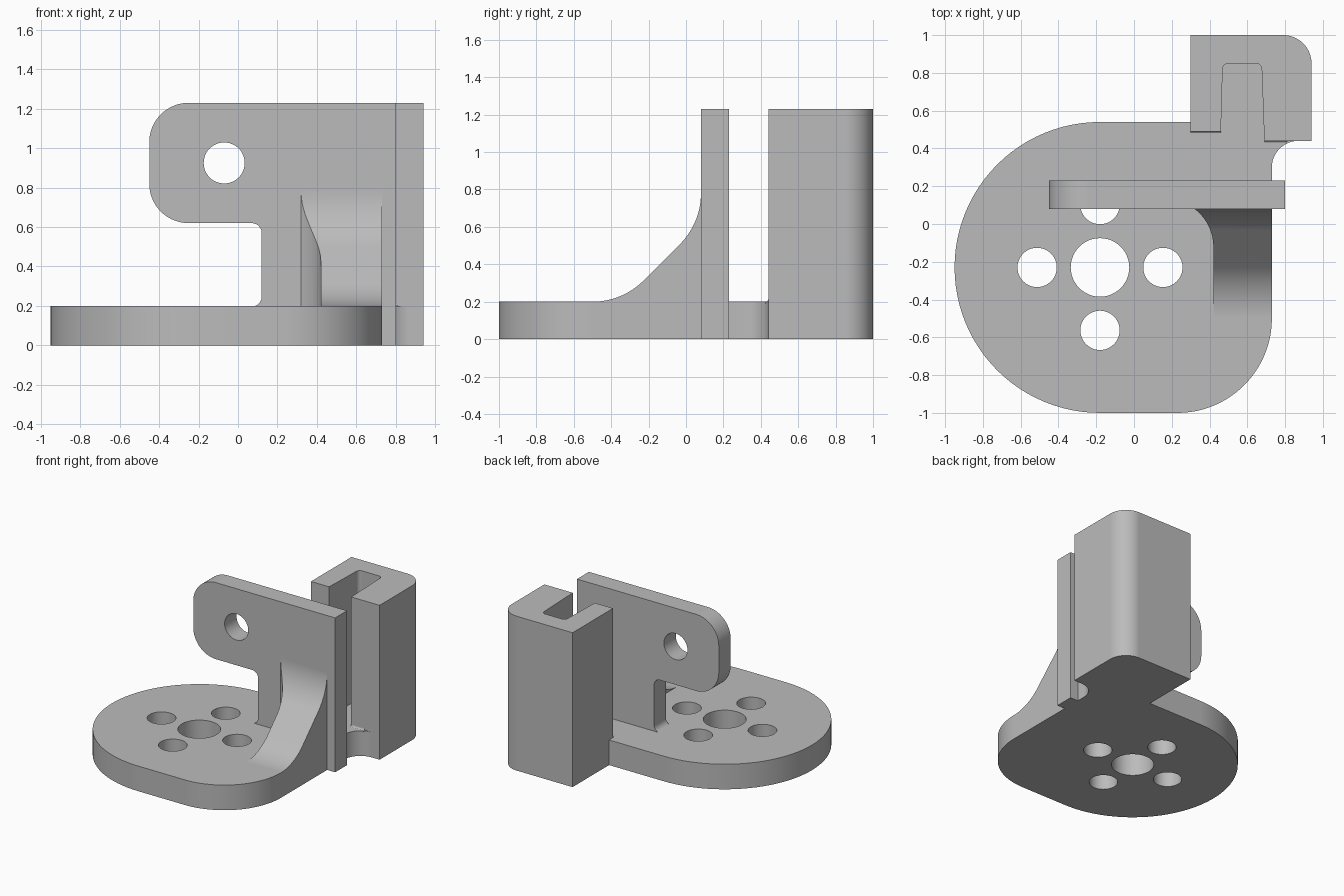
import bpy, bmesh, math
from mathutils import Vector

old = bpy.data.objects.get("Cube")
if old:
    bpy.data.objects.remove(old, do_unlink=True)

grey = bpy.data.materials.new("plain grey")
grey.use_nodes = True
COLOUR = (0.5, 0.5, 0.5, 1)
grey.diffuse_color = COLOUR
grey.node_tree.nodes["Principled BSDF"].inputs["Base Color"].default_value = COLOUR


def arc(cx, cy, r, a0, a1, n):
    steps = [math.radians(a0 + (a1 - a0) * i / n) for i in range(n + 1)]
    return [(cx + r * math.cos(a), cy + r * math.sin(a)) for a in steps]


def rounded(corners):
    """Outline from (u, v) or (u, v, radius) corners."""
    out = []
    for i, c in enumerate(corners):
        p = Vector(c[:2])
        if len(c) == 2:
            out.append(tuple(p))
            continue
        r = c[2]
        a = (Vector(corners[i - 1][:2]) - p).normalized()
        b = (Vector(corners[(i + 1) % len(corners)][:2]) - p).normalized()
        half = a.angle(b) / 2
        centre = p + (a + b).normalized() * (r / math.sin(half))
        s = p + a * (r / math.tan(half)) - centre
        e = p + b * (r / math.tan(half)) - centre
        n = 6 if r < 0.1 else 24
        for k in range(n + 1):
            t = k / n
            w = s.angle(e)
            d = (s * math.sin((1 - t) * w) + e * math.sin(t * w)) / math.sin(w)
            out.append(tuple(centre + d))
    return out


PLACE = {
    "x": lambda u, v, d: (d, u, v),
    "y": lambda u, v, d: (u, d, v),
    "z": lambda u, v, d: (u, v, d),
}


def prism(name, outline, axis, lo, hi):
    """Extrude a flat outline along an axis from lo to hi."""
    bm = bmesh.new()
    place = PLACE[axis]
    face = bm.faces.new([bm.verts.new(place(u, v, lo)) for u, v in outline])
    new = bmesh.ops.extrude_face_region(bm, geom=[face])["geom"]
    shift = Vector(place(0, 0, hi - lo))
    bmesh.ops.translate(bm, vec=shift, verts=[g for g in new if isinstance(g, bmesh.types.BMVert)])
    bmesh.ops.remove_doubles(bm, verts=bm.verts, dist=0.0005)
    bmesh.ops.recalc_face_normals(bm, faces=bm.faces)
    mesh = bpy.data.meshes.new(name)
    bm.to_mesh(mesh)
    bm.free()
    mesh.materials.append(grey)
    ob = bpy.data.objects.new(name, mesh)
    bpy.context.collection.objects.link(ob)
    return ob


def activate(ob):
    bpy.ops.object.select_all(action="DESELECT")
    ob.select_set(True)
    bpy.context.view_layer.objects.active = ob


def combine(ob, other, operation):
    """Apply a boolean and drop the used-up object."""
    activate(ob)
    mod = ob.modifiers.new("combine", "BOOLEAN")
    mod.operation, mod.solver, mod.object = operation, "EXACT", other
    bpy.ops.object.modifier_apply(modifier=mod.name)
    bpy.data.objects.remove(other, do_unlink=True)


def drill(ob, u, v, r, axis):
    combine(ob, prism("drill", arc(u, v, r, 0, 360, 48)[:-1], axis, -0.5, 0.5), "DIFFERENCE")


# Round base plate with a neck reaching under the rail block
bracket = prism("bracket", rounded([
    (-0.95, 0.54, 0.77), (-0.95, -1, 0.77), (0.73, -1, 0.5), (0.73, 0.44, 0.14),
    (0.9, 0.44), (0.9, 0.93), (0.4, 0.93), (0.4, 0.54)]), "z", 0, 0.2)

# Centre bore and four bolt holes
HUB = (-0.18, -0.23)
drill(bracket, *HUB, 0.155, "z")
for dx, dy in ((1, 0), (-1, 0), (0, 1), (0, -1)):
    drill(bracket, HUB[0] + 0.333 * dx, HUB[1] + 0.333 * dy, 0.104, "z")

# Upright wall with an overhanging rounded arm and a pivot hole
wall = prism("wall", rounded([
    (0.8, 0), (0.8, 1.23), (-0.45, 1.23, 0.2), (-0.45, 0.62, 0.2),
    (0.12, 0.62, 0.05), (0.12, 0.197, 0.05), (0.05, 0.197), (0.05, 0.1),
    (0.3, 0.1), (0.3, 0)]), "y", 0.08, 0.23)
drill(wall, -0.07, 0.925, 0.104, "y")

# Curved gusset, trimmed to a plan that flares out at the wall
R = 0.386
slope = arc(-0.5, 0.2 + R, R, -90, -45, 16) + arc(0.08 - R, 0.78, R, -45, 0, 16)
gusset = prism("gusset", slope + [(0.15, 0.78), (0.15, 0.1), (-0.5, 0.1)], "x", 0.2, 0.73)
plan = arc(0.17, -0.12, 0.25, 0, 53.13, 16) + [(0.32, 0.2), (0.8, 0.2), (0.8, -0.6), (0.42, -0.6)]
combine(gusset, prism("gusset_plan", plan, "z", 0, 1), "INTERSECT")

# Tall rail block with a tapered open channel
block = prism("rail_block", rounded([
    (0.3, 0.49), (0.46, 0.49), (0.47, 0.85, 0.03), (0.675, 0.85, 0.03),
    (0.69, 0.44), (0.94, 0.44), (0.94, 1, 0.15), (0.3, 1)]), "z", 0, 1.23)

# Small fillets where the block meets the plate
fillets = [prism("fillet", rounded([
    (y + 0.02, 0.19), (y + 0.02, 0.215), (y, 0.215), (y, 0.199, 0.015),
    (y - 0.016, 0.199), (y - 0.016, 0.19)]), "x", x0, x1)
    for y, x0, x1 in ((0.49, 0.3, 0.46), (0.44, 0.69, 0.81))]

for part in [wall, gusset, block] + fillets:
    combine(bracket, part, "UNION")

# Smooth the curves and keep the flats flat
activate(bracket)
bpy.ops.object.shade_smooth_by_angle(angle=math.radians(25))
weighted = bracket.modifiers.new("flat normals", "WEIGHTED_NORMAL")
weighted.keep_sharp = True
